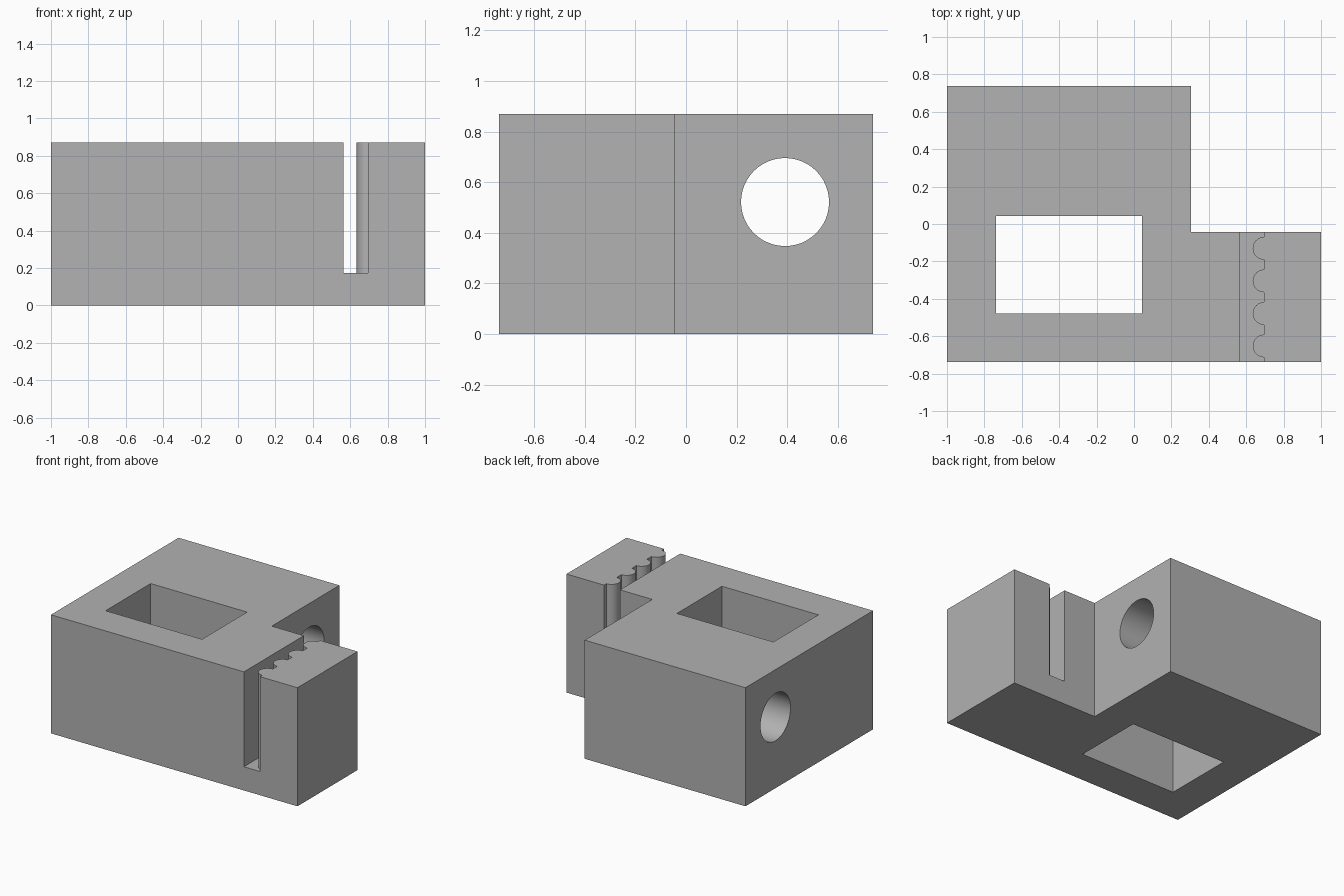
import bpy
import bmesh
from math import sin, cos, pi, radians

cube = bpy.data.objects.get("Cube")
if cube:
    bpy.data.objects.remove(cube, do_unlink=True)

# Dimensions in modules, 23 long, 17 deep, 10 high
U = 2 / 23
LENGTH, DEPTH, HEIGHT = 23, 17, 10

grey = bpy.data.materials.new("plain grey")
grey.use_nodes = True
grey.diffuse_color = (0.445, 0.445, 0.445, 1)
grey.node_tree.nodes["Principled BSDF"].inputs["Base Color"].default_value = grey.diffuse_color


def prism(name, outline, low, high, along_x=False):
    """Extrude an outline along z, or a (y, z) outline along x."""
    bm = bmesh.new()
    verts = []
    for a, b in outline:
        p = (low, a, b) if along_x else (a, b, low)
        verts.append(bm.verts.new(p))
    face = bm.faces.new(verts)
    grown = bmesh.ops.extrude_face_region(bm, geom=[face])["geom"]
    step = (high - low, 0, 0) if along_x else (0, 0, high - low)
    bmesh.ops.translate(bm, vec=step, verts=[g for g in grown if isinstance(g, bmesh.types.BMVert)])
    bmesh.ops.recalc_face_normals(bm, faces=bm.faces)
    bmesh.ops.translate(bm, vec=(-LENGTH / 2, -DEPTH / 2, 0), verts=bm.verts)
    bmesh.ops.scale(bm, vec=(U, U, U), verts=bm.verts)
    mesh = bpy.data.meshes.new(name)
    bm.to_mesh(mesh)
    bm.free()
    mesh.materials.append(grey)
    obj = bpy.data.objects.new(name, mesh)
    bpy.context.collection.objects.link(obj)
    return obj


def arc(cx, cy, r, start, end, n):
    return [(cx + r * cos(start + (end - start) * i / n),
             cy + r * sin(start + (end - start) * i / n)) for i in range(n + 1)]


# Stepped main block
body = prism("body", [(0, 0), (LENGTH, 0), (LENGTH, 8), (15, 8), (15, DEPTH), (0, DEPTH)], 0, HEIGHT)

# Rectangular window running vertically through the block
window = prism("window_cutter", [(3, 3), (12, 3), (12, 9), (3, 9)], -1, HEIGHT + 1)

# Round bore running sideways through the block
bore = prism("bore_cutter", arc(13, 6, 2, 0, 2 * pi, 48)[:-1], -1, 16, along_x=True)

# Slot whose far wall carries four half-round ribs
slot_outline = [(18, 9), (18, -1), (19.5, -1)]
for y in (1, 3, 5, 7):
    slot_outline += arc(19.5, y, 0.7, 1.5 * pi, 0.5 * pi, 16)
slot_outline.append((19.5, 9))
slot = prism("slot_cutter", slot_outline, 2, HEIGHT + 1)

for cutter in (window, bore, slot):
    mod = body.modifiers.new(cutter.name, 'BOOLEAN')
    mod.operation = 'DIFFERENCE'
    mod.solver = 'EXACT'
    mod.object = cutter
    cutter.hide_render = True

# Bake the cuts, then drop the cutters
bpy.ops.object.select_all(action='DESELECT')
body.select_set(True)
bpy.context.view_layer.objects.active = body
for mod in list(body.modifiers):
    bpy.ops.object.modifier_apply(modifier=mod.name)
for cutter in (window, bore, slot):
    bpy.data.objects.remove(cutter, do_unlink=True)
bpy.ops.object.shade_smooth_by_angle(angle=radians(30))
